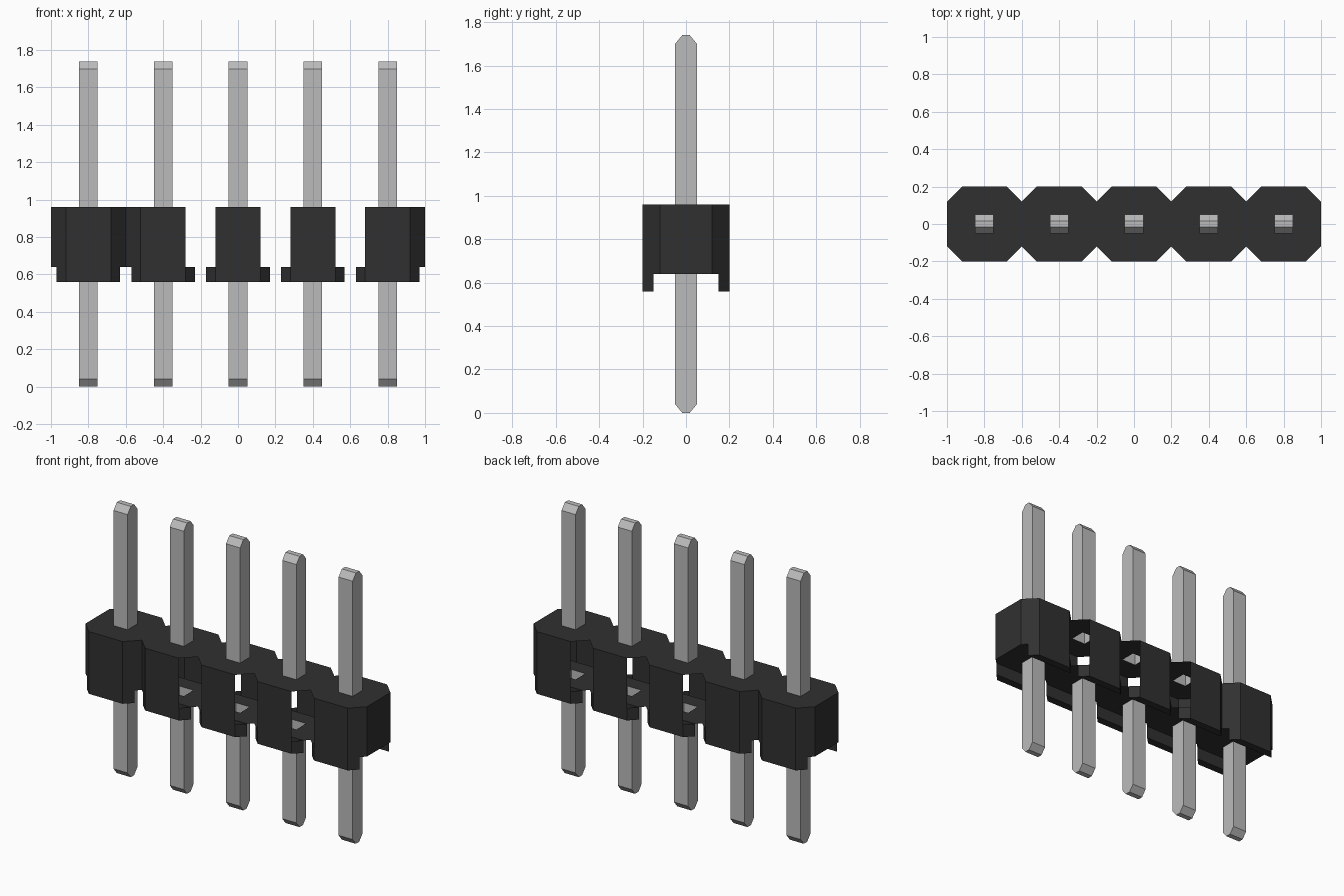
import bpy
import bmesh

if "Cube" in bpy.data.objects:
    bpy.data.objects.remove(bpy.data.objects["Cube"])

PITCH, COUNT = 0.4, 5
PIN = 0.05                                  # half width of a pin
BOTTOM, FLOOR, TOP, TIP = 0.56, 0.64, 0.96, 1.74
CELLS = [(i - (COUNT - 1) / 2) * PITCH for i in range(COUNT)]


def material(name, value):
    mat = bpy.data.materials.new(name)
    mat.use_nodes = True
    colour = (value, value, value, 1)
    mat.diffuse_color = colour
    bsdf = next(n for n in mat.node_tree.nodes if n.type == 'BSDF_PRINCIPLED')
    bsdf.inputs["Base Color"].default_value = colour
    bsdf.inputs["Roughness"].default_value = 0.6
    return mat


def finish(bm, name, mat):
    bmesh.ops.remove_doubles(bm, verts=bm.verts[:], dist=0.0005)
    bmesh.ops.recalc_face_normals(bm, faces=bm.faces[:])
    mesh = bpy.data.meshes.new(name)
    bm.to_mesh(mesh)
    bm.free()
    mesh.materials.append(mat)
    obj = bpy.data.objects.new(name, mesh)
    bpy.context.collection.objects.link(obj)
    return obj


black = material("black plastic", 0.03)
grey = material("grey metal", 0.5)

# Housing: a hollow strip of octagonal cells, built one mirrored quarter at a time
bm = bmesh.new()


def face(points):
    bm.faces.new([bm.verts.new(p) for p in points])


def quarter(cx, sx, sy, end, closed):
    def flat(outline, z):
        face([(cx + sx * x, sy * y, z) for x, y in outline])

    def wall(a, b, low, high):
        face([(cx + sx * p[0], sy * p[1], z)
              for p, z in ((a, low), (b, low), (b, high), (a, high))])

    mid, corner, foot, side = (0, 0.2), (0.12, 0.2), (0.17, 0.15), (0.2, 0.12)
    hole = [(PIN, 0), (PIN, PIN), (0, PIN)]
    flat(hole + [mid, corner, side, (0.2, 0)], TOP)
    flat(hole + [(0, 0.15), foot, side, (0.2, 0)], FLOOR)
    # outer panel and the foot below it
    wall(mid, corner, FLOOR, TOP)
    wall(mid, corner, BOTTOM, FLOOR)
    wall(corner, foot, BOTTOM, FLOOR)
    wall((0, 0.15), foot, BOTTOM, FLOOR)
    flat([(0, 0.15), foot, corner, mid], BOTTOM)
    # slanted corner and end wall; the other corners are open windows
    if closed:
        wall(corner, foot, FLOOR, TOP)
        wall(foot, side, FLOOR, TOP)
    if end:
        wall(side, (0.2, 0), FLOOR, TOP)


for i, cx in enumerate(CELLS):
    for sx in (-1, 1):
        end = (i == 0 and sx < 0) or (i == COUNT - 1 and sx > 0)
        closed = end or (i == 0 and sx > 0) or (i == 1 and sx < 0)
        for sy in (-1, 1):
            quarter(cx, sx, sy, end, closed)
finish(bm, "housing", black)


# Pins: square tubes open at the housing, with a wedge-shaped tip
def pin(name, base, tip):
    shoulder = tip - 0.04 * (1 if tip > base else -1)
    bm = bmesh.new()
    rings = []
    for z, half_y in ((base, PIN), (shoulder, PIN), (tip, 0.017)):
        rings.append([bm.verts.new((x, y * half_y, z)) for x, y in
                      ((-PIN, -1), (PIN, -1), (PIN, 1), (-PIN, 1))])
    for a, b in zip(rings, rings[1:]):
        for k in range(4):
            n = (k + 1) % 4
            bm.faces.new((a[k], a[n], b[n], b[k]))
    bm.faces.new(rings[-1])
    first = finish(bm, name + "_1", grey)
    first.location.x = CELLS[0]
    for i, x in enumerate(CELLS[1:], 2):
        copy = bpy.data.objects.new(f"{name}_{i}", first.data)
        copy.location.x = x
        bpy.context.collection.objects.link(copy)


pin("upper_pin", TOP, TIP)
pin("lower_pin", FLOOR, 0)
